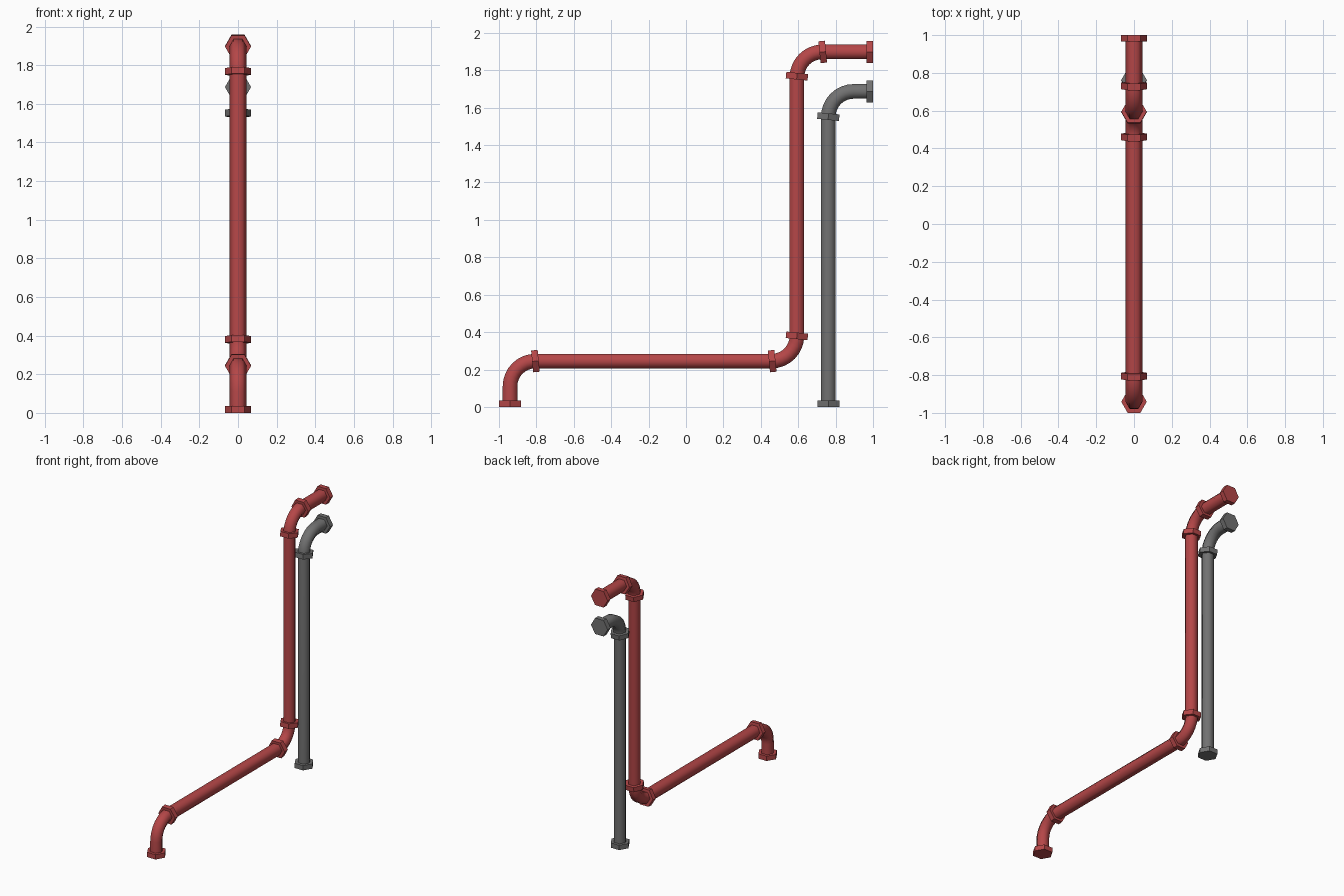
import bpy, bmesh, math
from mathutils import Vector

if "Cube" in bpy.data.objects:
    bpy.data.objects.remove(bpy.data.objects["Cube"])

R_PIPE, R_NUT, T_NUT, BEND = 0.045, 0.0675, 0.035, 0.135
TILT = math.radians(5.6)


def material(name, rgb):
    m = bpy.data.materials.new(name)
    m.diffuse_color = (*rgb, 1)
    m.use_nodes = True
    m.node_tree.nodes["Principled BSDF"].inputs["Base Color"].default_value = m.diffuse_color
    return m


red = material("pipe red", (0.46, 0.062, 0.064))
grey = material("pipe grey", (0.165, 0.165, 0.165))


def sweep(name, path, radius, mat, smooth):
    """Sweep a hexagon along a path of (y, z) points in the x = 0 plane."""
    pts = [Vector(p) for p in path]
    bm = bmesh.new()
    rings = []
    for i, p in enumerate(pts):
        t = (pts[min(i + 1, len(pts) - 1)] - pts[max(i - 1, 0)]).normalized()
        n = Vector((-t.y, t.x))
        ring = []
        for k in range(6):
            a = k * math.pi / 3
            q = p + n * radius * math.sin(a)
            ring.append(bm.verts.new((radius * math.cos(a), q.x, q.y)))
        rings.append(ring)
    for a, b in zip(rings, rings[1:]):
        for k in range(6):
            j = (k + 1) % 6
            bm.faces.new((a[k], a[j], b[j], b[k])).smooth = smooth
    bm.faces.new(rings[0])
    bm.faces.new(rings[-1])
    bmesh.ops.recalc_face_normals(bm, faces=bm.faces)
    me = bpy.data.meshes.new(name)
    bm.to_mesh(me)
    bm.free()
    me.materials.append(mat)
    bpy.context.collection.objects.link(bpy.data.objects.new(name, me))


def rounded(corners, steps=8):
    """Polyline with each right-angled corner replaced by an arc."""
    c = [Vector(p) for p in corners]
    out = [c[0]]
    for a, b, d in zip(c, c[1:], c[2:]):
        u, v = (a - b).normalized(), (d - b).normalized()
        o = b + (u + v) * BEND
        for s in range(steps + 1):
            w = s / steps * math.pi / 2
            out.append(o - v * BEND * math.cos(w) - u * BEND * math.sin(w))
    return out + [c[-1]]


def nut(name, y, z, angle, mat):
    """Hexagonal coupling, its axis at the given angle from +y towards +z."""
    d = Vector((math.cos(angle), math.sin(angle))) * T_NUT / 2
    c = Vector((y, z))
    sweep(name, [c - d, c + d], R_NUT, mat, False)


UP, ALONG, H = math.pi / 2, 0, T_NUT / 2

# Long red pipe with three bends
sweep("red_pipe", rounded([(-0.941, 0.005), (-0.941, 0.245), (0.593, 0.245),
                           (0.593, 1.898), (0.995, 1.898)]), R_PIPE, red, True)
for i, (y, z, a) in enumerate([
        (-0.941, H, UP), (-0.805, 0.245, ALONG + TILT),
        (0.461, 0.245, ALONG + TILT), (0.593, 0.380, UP - TILT),
        (0.593, 1.768, UP - TILT), (0.731, 1.898, ALONG + TILT),
        (1 - H, 1.898, ALONG)]):
    nut(f"red_coupling_{i + 1}", y, z, a, red)

# Short grey pipe with one bend
sweep("grey_pipe", rounded([(0.761, 0.005), (0.761, 1.687), (0.995, 1.687)]),
      R_PIPE, grey, True)
for i, (y, z, a) in enumerate([
        (0.761, H, UP), (0.761, 1.552, UP - TILT), (1 - H, 1.687, ALONG)]):
    nut(f"grey_coupling_{i + 1}", y, z, a, grey)
